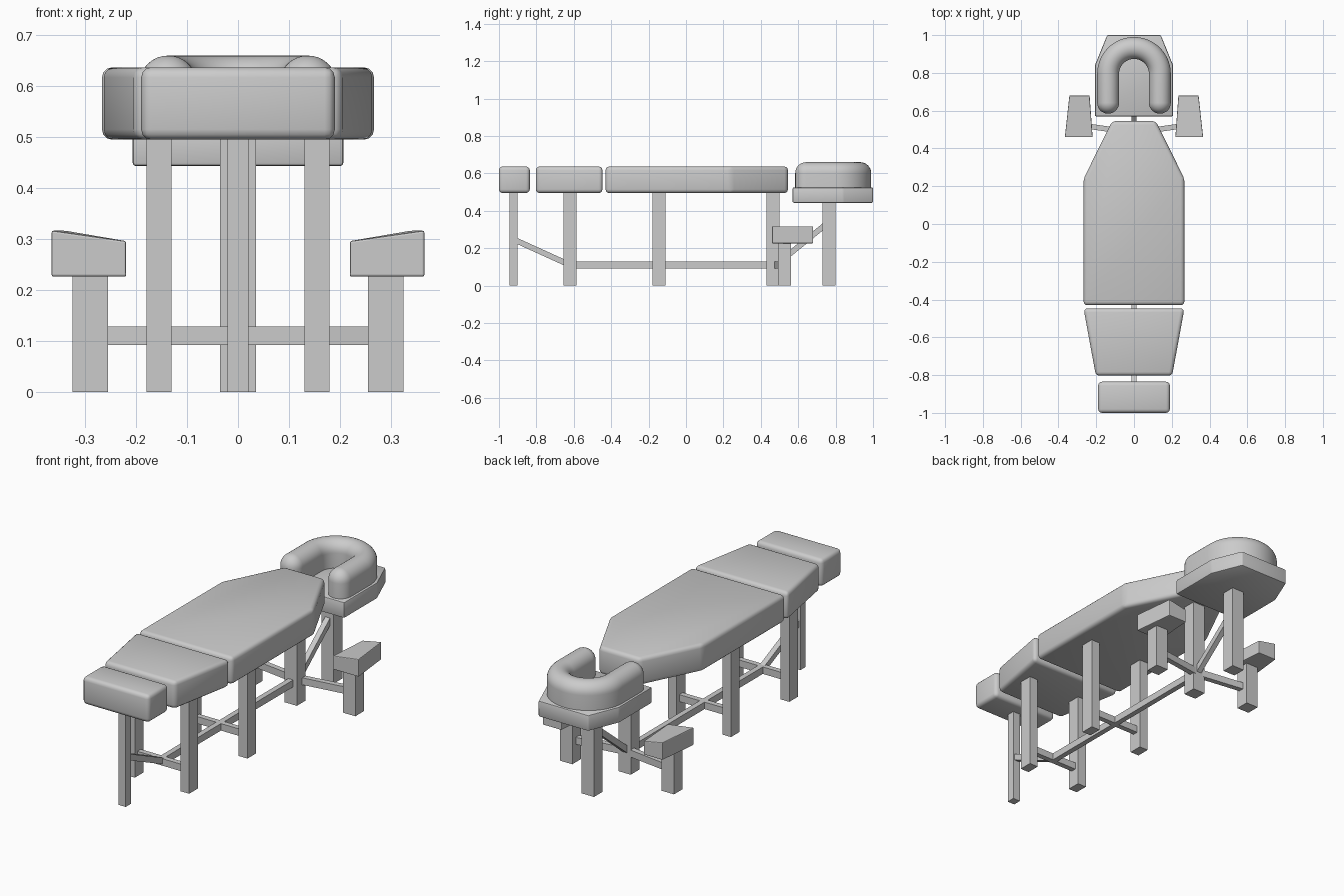
import bpy, bmesh
from math import pi, sin, cos
from mathutils import Vector

if "Cube" in bpy.data.objects:
    bpy.data.objects.remove(bpy.data.objects["Cube"])


def make(name, bm, bevel=0, segs=3, smooth=False):
    bmesh.ops.recalc_face_normals(bm, faces=bm.faces)
    me = bpy.data.meshes.new(name)
    bm.to_mesh(me)
    bm.free()
    ob = bpy.data.objects.new(name, me)
    bpy.context.collection.objects.link(ob)
    bpy.context.view_layer.objects.active = ob
    ob.select_set(True)
    if bevel:
        m = ob.modifiers.new("soft_edges", 'BEVEL')
        m.width, m.segments = bevel, segs
        m.limit_method, m.angle_limit = 'ANGLE', 0.3
        bpy.ops.object.modifier_apply(modifier=m.name)
    if smooth:
        bpy.ops.object.shade_smooth_by_angle(angle=0.6)
    ob.select_set(False)
    return ob


def prism(name, outline, z0, tops, bevel=0, segs=3, smooth=False):
    """Extrude an xy outline from z0; tops is one height or one per point."""
    if not isinstance(tops, (list, tuple)):
        tops = [tops] * len(outline)
    bm = bmesh.new()
    lo = [bm.verts.new((x, y, z0)) for x, y in outline]
    hi = [bm.verts.new((x, y, t)) for (x, y), t in zip(outline, tops)]
    bm.faces.new(lo)
    bm.faces.new(hi)
    n = len(outline)
    for i in range(n):
        j = (i + 1) % n
        bm.faces.new((lo[i], lo[j], hi[j], hi[i]))
    return make(name, bm, bevel, segs, smooth)


def mirrored(half):
    return half + [(-x, y) for x, y in reversed(half)]


def box(name, x0, x1, y0, y1, z0, z1, bevel=0.0):
    return prism(name, [(x0, y0), (x1, y0), (x1, y1), (x0, y1)], z0, z1, bevel, 1)


def bar(name, a, b, w=0.028, h=0.036):
    """Rectangular rail between two points."""
    a, b = Vector(a), Vector(b)
    d = (b - a).normalized()
    side = d.cross(Vector((0, 0, 1))).normalized()
    up = side.cross(d)
    bm = bmesh.new()
    rings = [[bm.verts.new(p + side * s * w / 2 + up * u * h / 2)
              for s, u in ((-1, -1), (1, -1), (1, 1), (-1, 1))] for p in (a, b)]
    for r in rings:
        bm.faces.new(r)
    for i in range(4):
        j = (i + 1) % 4
        bm.faces.new((rings[0][i], rings[0][j], rings[1][j], rings[1][i]))
    return make(name, bm)


# Padded cushions
Z0, Z1 = 0.495, 0.637
prism("body_cushion", mirrored([(0.267, -0.43), (0.267, 0.24), (0.115, 0.545)]), Z0, Z1, 0.02, 3, True)
prism("leg_cushion", mirrored([(0.202, -0.803), (0.267, -0.447)]), Z0, Z1, 0.02, 3, True)
prism("foot_cushion", mirrored([(0.19, -1.0), (0.19, -0.835)]), Z0, Z1, 0.02, 3, True)

# Head platform
prism("head_platform", mirrored([(0.207, 0.57), (0.207, 0.84), (0.142, 1.0)]), 0.443, 0.525, 0.007, 2, True)


# U-shaped face cushion: offset outlines of a U path, shrinking over a round top
def u_outline(r, cy=0.795, R=0.137, end=0.642, n=28, m=14):
    pts = [((R + r) * cos(pi * i / n), cy + (R + r) * sin(pi * i / n)) for i in range(n + 1)]
    pts += [(-R - r * cos(pi * i / m), end - r * sin(pi * i / m)) for i in range(m + 1)]
    pts += [(-(R - r) * cos(pi * i / n), cy + (R - r) * sin(pi * i / n)) for i in range(n + 1)]
    pts += [(R - r * cos(pi * i / m), end - r * sin(pi * i / m)) for i in range(m + 1)]
    return pts


T = 0.058
levels = [(T, 0.52)] + [(T * cos(pi / 2 * i / 8), 0.602 + T * sin(pi / 2 * i / 8)) for i in range(9)]
bm = bmesh.new()
loops = [[bm.verts.new((x, y, z)) for x, y in u_outline(r)] for r, z in levels]
bm.faces.new(loops[0])
for a, b in zip(loops, loops[1:]):
    for i in range(len(a)):
        j = (i + 1) % len(a)
        bm.faces.new((a[i], a[j], b[j], b[i]))
bmesh.ops.remove_doubles(bm, verts=bm.verts, dist=1e-5)
make("face_cushion", bm, smooth=True)

# Centre legs
box("head_leg", -0.035, 0.035, 0.73, 0.80, 0, 0.46)
box("neck_leg", -0.035, 0.035, 0.43, 0.50, 0, 0.51)
box("foot_leg", -0.021, 0.021, -0.945, -0.902, 0, 0.51)

# Paired legs with cross rails
for label, y in (("rear", -0.62), ("middle", -0.145)):
    for side, s in (("left", -1), ("right", 1)):
        box(f"{label}_leg_{side}", s * 0.155 - 0.025, s * 0.155 + 0.025, y - 0.035, y + 0.035, 0, 0.51)
    bar(f"{label}_cross_rail", (-0.14, y, 0.11), (0.14, y, 0.11))

# Long rail and diagonal braces
bar("long_rail", (0, -0.634, 0.11), (0, 0.45, 0.11))
bar("head_brace", (0, 0.47, 0.102), (0, 0.75, 0.329), h=0.03)
bar("foot_brace", (0, -0.91, 0.242), (0, -0.62, 0.11), h=0.03)

# Arm rests with legs and rails
for side, s in (("left", -1), ("right", 1)):
    prism(f"arm_rest_{side}", [(s * x, y) for x, y in
          ((0.219, 0.46), (0.366, 0.46), (0.342, 0.68), (0.235, 0.68))],
          0.226, [0.296, 0.317, 0.317, 0.296], 0.004, 2)
    box(f"arm_leg_{side}", s * 0.29 - 0.035, s * 0.29 + 0.035, 0.492, 0.562, 0, 0.235)
    bar(f"arm_rail_{side}", (s * 0.01, 0.484, 0.11), (s * 0.28, 0.523, 0.11))
